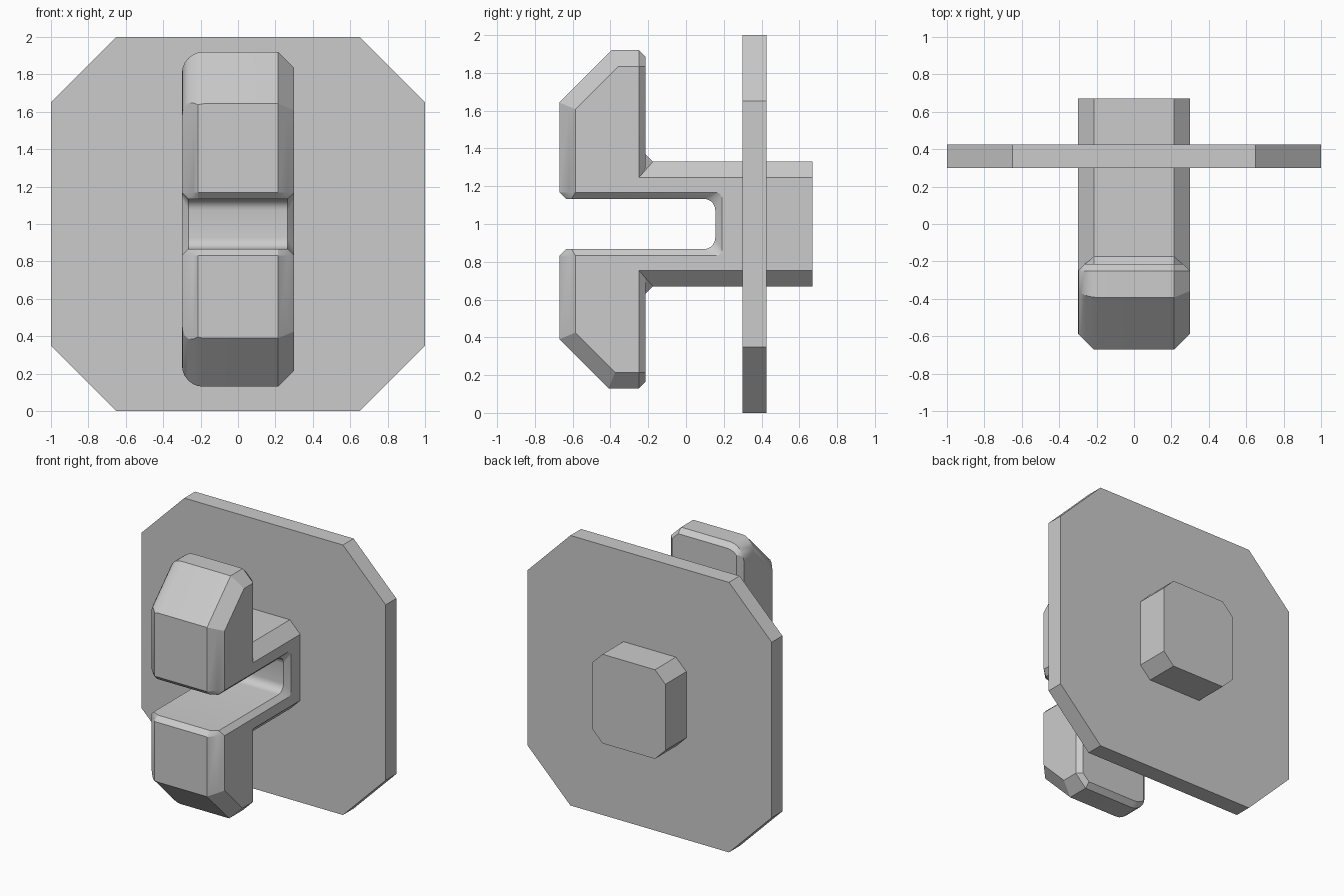
import bpy, bmesh
from math import sin, cos, pi, sqrt

cube = bpy.data.objects.get("Cube")
if cube:
    bpy.data.objects.remove(cube, do_unlink=True)

grey = bpy.data.materials.new("light grey")
grey.use_nodes = True
colour = (0.6, 0.6, 0.6, 1)
grey.diffuse_color = colour
grey.node_tree.nodes["Principled BSDF"].inputs["Base Color"].default_value = colour


def loft(name, sections, smooth=False):
    """Skin a closed solid over rings that share one point count."""
    bm = bmesh.new()
    rings = [[bm.verts.new(p) for p in ring] for ring in sections]
    for a, b in zip(rings, rings[1:]):
        for i in range(len(a)):
            j = (i + 1) % len(a)
            bm.faces.new((a[i], a[j], b[j], b[i]))
    bm.faces.new(rings[0])
    bm.faces.new(rings[-1])
    bmesh.ops.remove_doubles(bm, verts=bm.verts, dist=0.0005)
    bmesh.ops.recalc_face_normals(bm, faces=bm.faces)
    mesh = bpy.data.meshes.new(name)
    bm.to_mesh(mesh)
    bm.free()
    mesh.materials.append(grey)
    obj = bpy.data.objects.new(name, mesh)
    bpy.context.collection.objects.link(obj)
    if smooth:
        bpy.ops.object.select_all(action='DESELECT')
        obj.select_set(True)
        bpy.context.view_layer.objects.active = obj
        bpy.ops.object.shade_smooth_by_angle(angle=pi / 7)
    return obj


# Mounting plate: a thin octagon
half_plate = [(1, -0.65), (1, 0.65), (0.65, 1), (-0.65, 1)]
octagon = half_plate + [(-x, -z) for x, z in half_plate]
loft("mounting_plate", [[(x, y, 1 + z) for x, z in octagon] for y in (0.30, 0.425)])


# Clip: side profile skinned across x, its edges drawn in toward the sides
def half_profile(corner, top, wide, small, tip):
    """Slot end to rear face, as (y, height from the mid line)."""
    ratio = wide / 0.085
    slot = 0.133 + small
    end = 0.155 + small
    radius = 0.06 - 0.8 * small
    points = [(end - radius + radius * cos(a), slot - radius + radius * sin(a))
              for a in [i * pi / 10 for i in range(6)]]
    points += [
        # slot mouth and hook front
        (-0.635 + 0.05 * ratio, slot),
        (-0.67 + wide, 0.168),
        (-0.67 + wide, corner + wide - sqrt(2) * tip),
        # hook tip
        (-0.67 + top - corner + (sqrt(2) - 1) * tip, top - tip),
        (-0.25, top - tip),
        (-0.215 - small, top - 0.035 - tip + small),
        # hook root, arm and rear peg
        (-0.215 - small, 0.37 - 0.125 * ratio),
        (-0.175 - 0.075 * ratio, 0.33 - wide),
        (0.67, 0.33 - wide),
    ]
    return points


def clip_section(x):
    wide = max(0, abs(x) - 0.215)
    small = max(0, abs(x) - 0.265)
    tip = wide
    if x < 0:  # hook tips are rounded on this side, chamfered on the other
        r = 0.115
        tip = r - sqrt(max(0, r * r - max(0, -x - 0.3 + r) ** 2))
    upper = half_profile(0.643, 0.92, wide, small, tip)
    lower = half_profile(0.61, 0.87, wide, small, tip)
    ring = [(y, 1 + h) for y, h in upper] + [(y, 1 - h) for y, h in reversed(lower)]
    return [(x, y, z) for y, z in ring]


stations = [-0.3, -0.296, -0.285, -0.265, -0.24, -0.215, -0.185, 0.215, 0.265, 0.3]
loft("clip", [clip_section(x) for x in stations], smooth=True)
